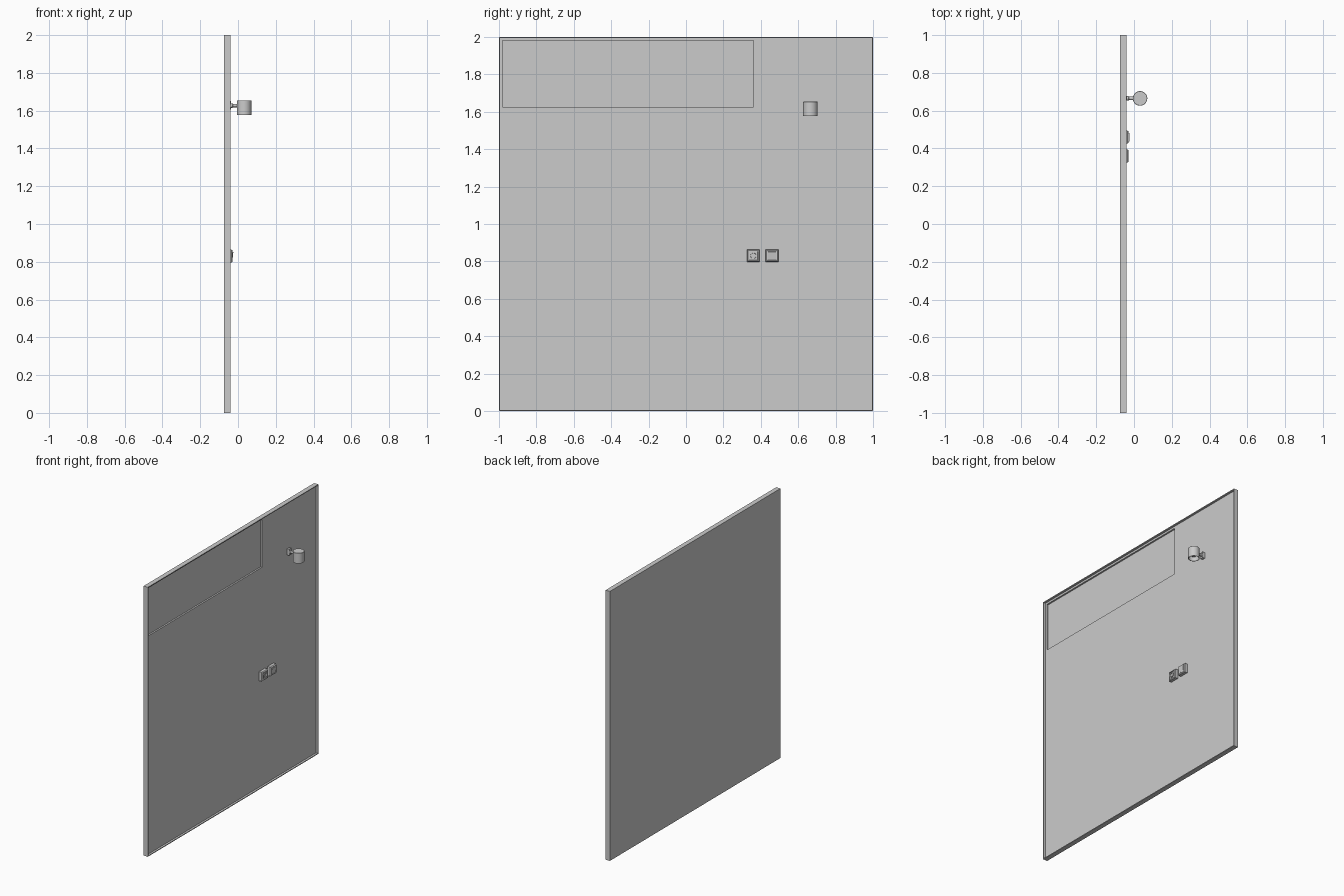
import bpy, bmesh, math
from mathutils import Matrix

if "Cube" in bpy.data.objects:
    bpy.data.objects.remove(bpy.data.objects["Cube"])


def finish(name, bm, smooth=False):
    bmesh.ops.recalc_face_normals(bm, faces=bm.faces)
    me = bpy.data.meshes.new(name)
    bm.to_mesh(me)
    bm.free()
    ob = bpy.data.objects.new(name, me)
    bpy.context.collection.objects.link(ob)
    if smooth:
        bpy.ops.object.select_all(action='DESELECT')
        ob.select_set(True)
        bpy.context.view_layer.objects.active = ob
        bpy.ops.object.shade_smooth_by_angle()
    return ob


def box(name, x, y, z):
    bm = bmesh.new()
    size = [b - a for a, b in (x, y, z)]
    mid = [(a + b) / 2 for a, b in (x, y, z)]
    bmesh.ops.create_cube(bm, size=1, matrix=Matrix.Translation(mid) @ Matrix.Diagonal((*size, 1)))
    return finish(name, bm)


def lathe(name, profile, loc, axis='Z', n=40):
    """Spin (radius, height) points around an axis through loc."""
    bm = bmesh.new()
    vs = [bm.verts.new((r, 0, h)) for r, h in profile]
    es = [bm.edges.new(p) for p in zip(vs, vs[1:])]
    bmesh.ops.spin(bm, geom=vs + es, cent=(0, 0, 0), axis=(0, 0, 1),
                   angle=math.tau, steps=n, use_duplicate=False)
    bmesh.ops.remove_doubles(bm, verts=bm.verts, dist=1e-5)
    rot = Matrix.Rotation(math.pi / 2, 4, 'Y') if axis == 'X' else Matrix()
    bm.transform(Matrix.Translation(loc) @ rot)
    return finish(name, bm, True)


def cut(target, cutter):
    mod = target.modifiers.new("cut", 'BOOLEAN')
    mod.operation = 'DIFFERENCE'
    mod.solver = 'EXACT'
    mod.object = cutter
    bpy.ops.object.select_all(action='DESELECT')
    target.select_set(True)
    bpy.context.view_layer.objects.active = target
    bpy.ops.object.modifier_apply(modifier=mod.name)
    bpy.data.objects.remove(cutter)


def cover_plate(name, y, z, half=0.034):
    """Square wall plate with tapered edge and a shallow inset field."""
    bm = bmesh.new()
    rings = [(FLOOR, half), (-0.034, half), (-0.028, half - 0.005),
             (-0.028, half - 0.010), (-0.033, half - 0.011)]
    loops = []
    for x, h in rings:
        loops.append([bm.verts.new((x, y + a * h, z + b * h))
                      for a, b in ((-1, -1), (1, -1), (1, 1), (-1, 1))])
    for lo, hi in zip(loops, loops[1:]):
        for i in range(4):
            j = (i + 1) % 4
            bm.faces.new((lo[i], lo[j], hi[j], hi[i]))
    bm.faces.new(loops[0])
    bm.faces.new(loops[-1])
    return finish(name, bm)


BACK, FRONT, FLOOR, RIM = -0.075, -0.04, -0.055, 0.006

# Wall panel: thin rim around a recessed field, with a deeper niche at the top
panel = box("wall_panel", (BACK, FRONT), (-1, 1), (0, 2))
cut(panel, box("field_cutter", (FLOOR, 0), (-1 + RIM, 1 - RIM), (RIM, 2 - RIM)))
cut(panel, box("niche_cutter", (FLOOR - 0.012, 0), (-0.98, 0.36), (1.625, 1.98)))

# Lamp: wall plate, arm and hollow shade open at the bottom
LY, LX = 0.665, 0.032
box("lamp_wall_plate", (FLOOR, -0.036), (LY - 0.012, LY + 0.012), (1.605, 1.650))
lathe("lamp_arm", [(0, 0), (0.012, 0), (0.012, 0.012), (0.009, 0.016), (0.009, 0.055), (0, 0.055)],
      (-0.042, LY, 1.627), 'X', 24)
lathe("lamp_shade", [(0, 0.077), (0.037, 0.077), (0.0385, 0.0755), (0.0385, 0), (0.035, 0),
                     (0.035, 0.072), (0, 0.072)], (LX, LY, 1.577))
lathe("lamp_bulb", [(0, 0.012), (0.012, 0.017), (0.018, 0.030), (0.012, 0.045), (0.010, 0.072)],
      (LX, LY, 1.577), n=24)

# Socket: plate with a round cup
cover_plate("socket_plate", 0.36, 0.83)
lathe("socket_cup", [(0.017, -0.002), (0.017, 0.004), (0.0155, 0.004), (0.0145, -0.001), (0, -0.001)],
      (-0.032, 0.36, 0.83), 'X', 32)

# Switch: plate with a tilted rocker
cover_plate("switch_plate", 0.46, 0.83)
bm = bmesh.new()
bmesh.ops.create_cube(bm, size=1, matrix=Matrix.Translation((-0.031, 0.46, 0.83))
                      @ Matrix.Rotation(math.radians(6), 4, 'Y')
                      @ Matrix.Diagonal((0.008, 0.044, 0.044, 1)))
finish("switch_rocker", bm)
